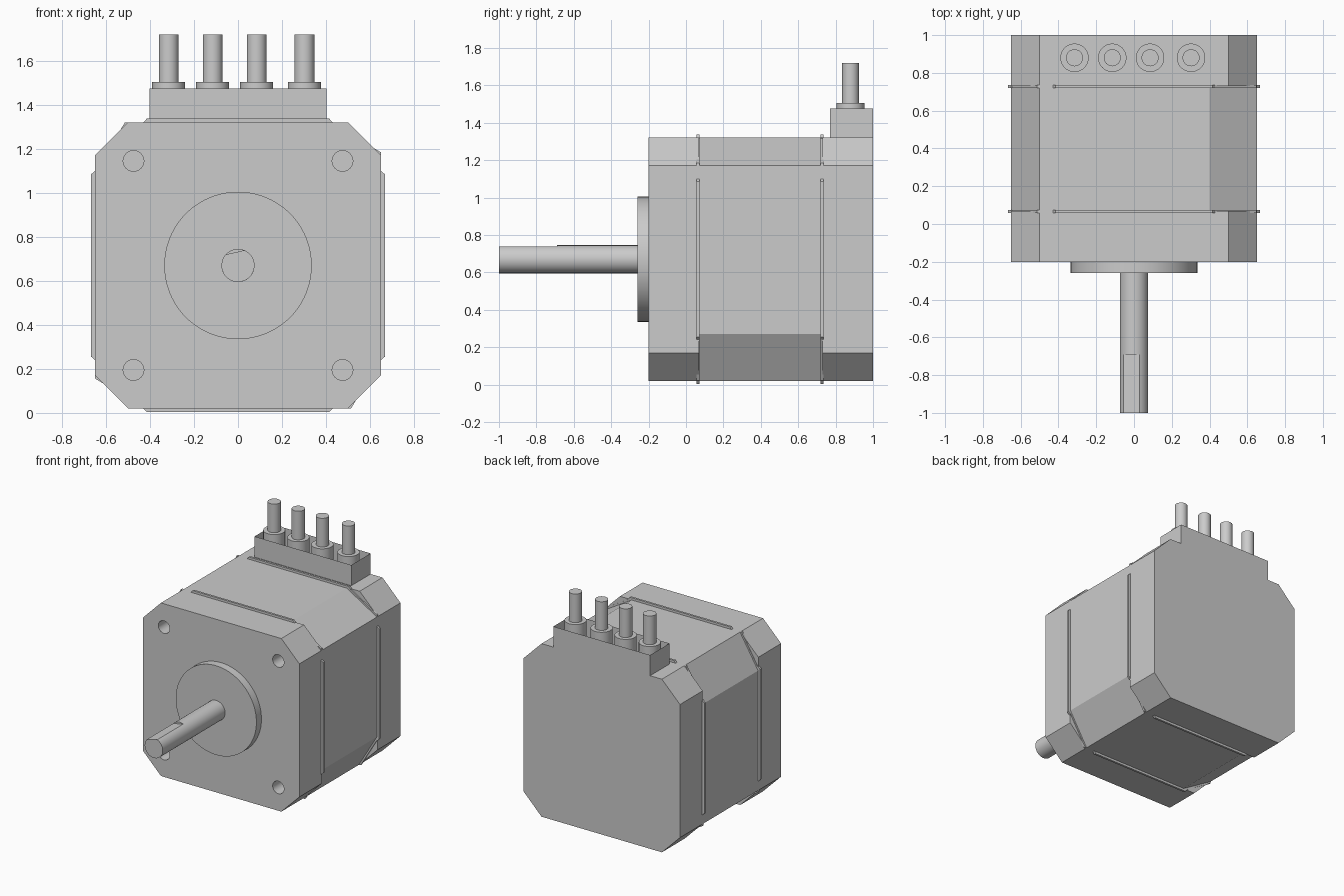
import bpy, bmesh, math
from mathutils import Vector, Matrix

if "Cube" in bpy.data.objects:
    bpy.data.objects.remove(bpy.data.objects["Cube"])

CZ = 0.67    # height of the shaft axis
HALF = 0.65  # half width of the body

grey = bpy.data.materials.new("plain grey")
grey.use_nodes = True
grey.diffuse_color = (0.6, 0.6, 0.6, 1)
grey.node_tree.nodes["Principled BSDF"].inputs["Base Color"].default_value = (0.6, 0.6, 0.6, 1)


def finish(bm, name, smooth=False):
    bmesh.ops.recalc_face_normals(bm, faces=bm.faces)
    mesh = bpy.data.meshes.new(name)
    bm.to_mesh(mesh)
    bm.free()
    mesh.materials.append(grey)
    obj = bpy.data.objects.new(name, mesh)
    bpy.context.collection.objects.link(obj)
    if smooth:
        bpy.ops.object.select_all(action="DESELECT")
        obj.select_set(True)
        bpy.context.view_layer.objects.active = obj
        bpy.ops.object.shade_smooth_by_angle(angle=math.radians(30))
    return obj


def prism(name, outline, y0, y1, smooth=False):
    """Extrude an outline, given around the shaft axis, along y."""
    bm = bmesh.new()
    face = bm.faces.new([bm.verts.new((x, y0, CZ + z)) for x, z in outline])
    new = bmesh.ops.extrude_face_region(bm, geom=[face])["geom"]
    bmesh.ops.translate(bm, vec=(0, y1 - y0, 0),
                        verts=[v for v in new if isinstance(v, bmesh.types.BMVert)])
    return finish(bm, name, smooth)


def cylinder(name, radius, start, end, sides=48):
    start, end = Vector(start), Vector(end)
    axis = end - start
    bm = bmesh.new()
    turn = axis.to_track_quat("Z", "Y").to_matrix().to_4x4()
    bmesh.ops.create_cone(bm, cap_ends=True, segments=sides, radius1=radius, radius2=radius,
                          depth=axis.length, matrix=Matrix.Translation((start + end) / 2) @ turn)
    return finish(bm, name, True)


def quarter_turn(points, times):
    """Turn points clockwise about the shaft axis in steps of 90 degrees."""
    for _ in range(times):
        points = [(z, -x) for x, z in points]
    return points


# Body: two end caps and a middle stack with slanted corner cuts
cap_corner = [(0.5, HALF), (HALF, 0.5)]
stack_corner = [(0.4, HALF), (HALF, 0.5)]
cap_outline = [p for i in range(4) for p in quarter_turn(cap_corner, i)]
stack_outline = [p for i in range(4) for p in quarter_turn(stack_corner, i)]
front_cap = prism("front_cap", cap_outline, -0.2, 0.07)
prism("middle_stack", stack_outline, 0.07, 0.73)
prism("rear_cap", cap_outline, 0.73, 1.0)

# Mounting holes in the front cap
for x in (-0.475, 0.475):
    for z in (-0.475, 0.475):
        cutter = cylinder("hole_cutter", 0.047, (x, -0.3, CZ + z), (x, 0.0, CZ + z), 32)
        cutter.hide_render = True
        cut = front_cap.modifiers.new("hole", "BOOLEAN")
        cut.operation = "DIFFERENCE"
        cut.solver = "EXACT"
        cut.object = cutter
        bpy.context.view_layer.objects.active = front_cap
        bpy.ops.object.modifier_apply(modifier=cut.name)
        bpy.data.objects.remove(cutter)

# Thin ribs along both seams, on the flats and on the corner cuts
flat_rib = [(-0.43, 0.63), (-0.43, HALF), (-0.415, 0.667),
            (0.415, 0.667), (0.43, HALF), (0.43, 0.63)]
a, b = Vector(stack_corner[0]), Vector(stack_corner[1])
along = (b - a).normalized()
out = Vector((-along.y, along.x))
corner_rib = [tuple(p) for p in (a - out * 0.02, a, a + out * 0.012 + along * 0.008,
                                 b + out * 0.012 - along * 0.008, b, b - out * 0.02)]
for y in (0.065, 0.728):
    for i in range(4):
        prism("flat_rib", quarter_turn(flat_rib, i), y - 0.008, y + 0.008)
        prism("corner_rib", quarter_turn(corner_rib, i), y - 0.008, y + 0.008)

# Pilot boss and shaft with a flat near its tip
cylinder("pilot_boss", 0.335, (0, -0.26, CZ), (0, -0.19, CZ), 96)
R = 0.075
cylinder("shaft", R, (0, -0.69, CZ), (0, -0.2, CZ))
middle = math.radians(103)
half_angle = math.acos(0.061 / R)
sweep = 2 * (math.pi - half_angle)
tip = [(R * math.cos(t), R * math.sin(t)) for t in
       (middle + half_angle + sweep * i / 40 for i in range(41))]
prism("shaft_tip", tip, -1.0, -0.69, True)

# Open-topped connector housing
bm = bmesh.new()
bmesh.ops.create_cube(bm, size=1, matrix=Matrix.Translation((0, 0.885, 1.3975))
                      @ Matrix.Diagonal((0.804, 0.23, 0.155, 1)))
bm.normal_update()
bmesh.ops.delete(bm, geom=[f for f in bm.faces if f.normal.z > 0.5], context="FACES_ONLY")
finish(bm, "connector_housing")

# Wires with collars
for x in (-0.315, -0.115, 0.085, 0.302):
    cylinder("wire_collar", 0.075, (x, 0.88, 1.32), (x, 0.88, 1.505))
    cylinder("wire", 0.045, (x, 0.88, 1.45), (x, 0.88, 1.72), 32)
